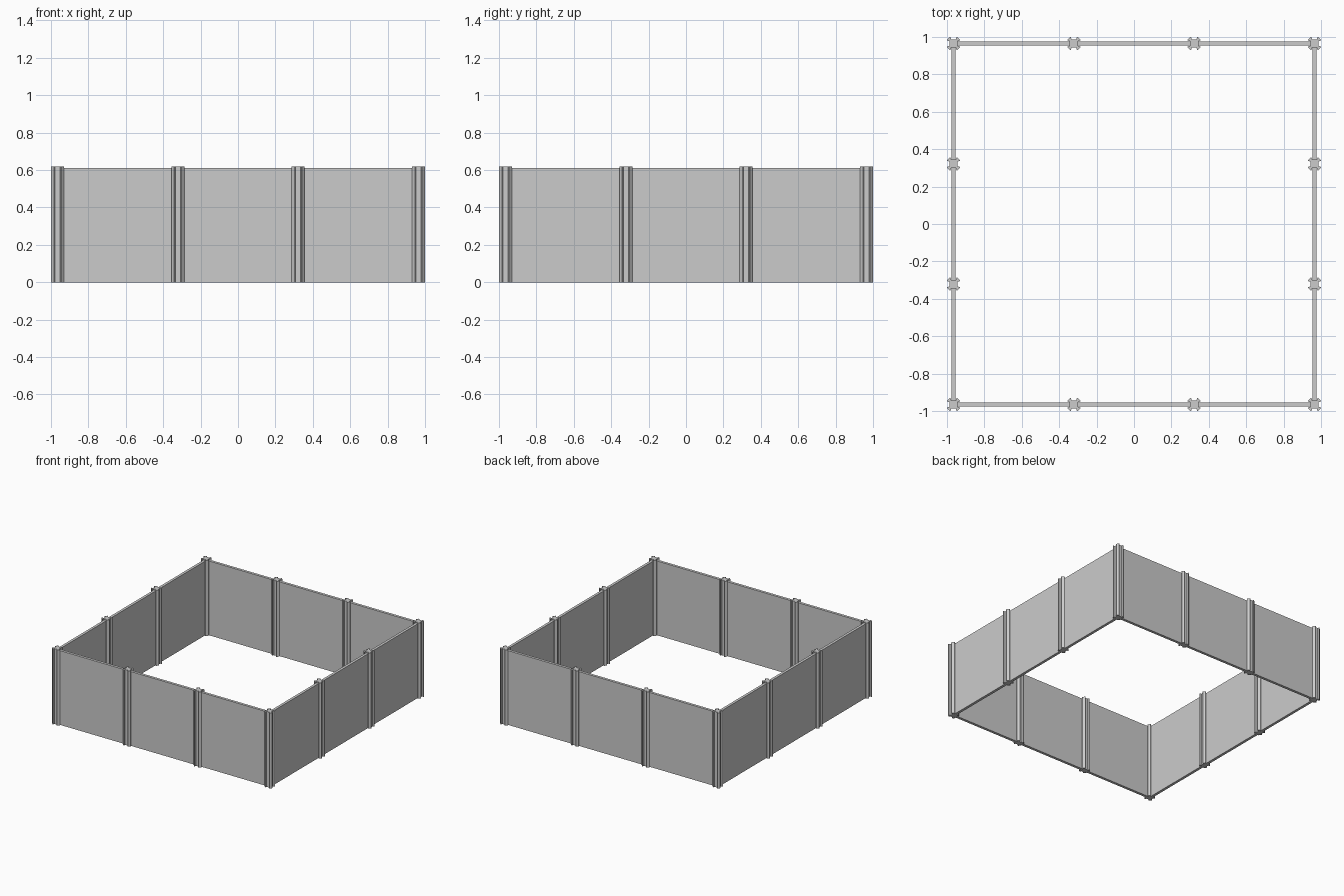
import bpy, bmesh
from math import radians
from mathutils import Matrix

if "Cube" in bpy.data.objects:
    bpy.data.objects.remove(bpy.data.objects["Cube"])

SPAN = 0.965          # centre line of the outer posts
STEP = SPAN * 2 / 3   # post spacing
HALF = 0.035          # post half width
FLOOR = 0.022         # distance from post centre to groove floor
POST_H, PANEL_H, PANEL_T = 0.62, 0.61, 0.022


def add_mesh(name, bm):
    bmesh.ops.recalc_face_normals(bm, faces=bm.faces)
    me = bpy.data.meshes.new(name)
    bm.to_mesh(me)
    bm.free()
    ob = bpy.data.objects.new(name, me)
    bpy.context.collection.objects.link(ob)
    return ob


# Post: chamfered square with a groove in each side, one quarter rotated four times
quarter = [(FLOOR, -0.013), (FLOOR, 0.013), (HALF, 0.016), (HALF, 0.020), (0.020, HALF), (0.016, HALF)]
bm = bmesh.new()
ring = []
for k in range(4):
    rot = Matrix.Rotation(radians(90 * k), 3, 'Z')
    for x, y in quarter:
        ring.append(bm.verts.new(rot @ bm.verts.new((x, y, 0)).co))
bmesh.ops.delete(bm, geom=[v for v in bm.verts if v not in set(ring)], context='VERTS')
face = bm.faces.new(ring)
ext = bmesh.ops.extrude_face_region(bm, geom=[face], use_keep_orig=True)
bmesh.ops.translate(bm, vec=(0, 0, POST_H), verts=[g for g in ext['geom'] if isinstance(g, bmesh.types.BMVert)])
post = add_mesh("post", bm)

# Panel: thin slab seated between two groove floors
bm = bmesh.new()
bmesh.ops.create_cube(bm, size=1, matrix=Matrix.Translation((0, 0, PANEL_H / 2)) @
                      Matrix.Diagonal((STEP - 2 * FLOOR, PANEL_T, PANEL_H, 1)))
panel = add_mesh("panel", bm)


def place(source, name, matrix):
    ob = bpy.data.objects.new(name, source.data)
    ob.matrix_world = matrix
    bpy.context.collection.objects.link(ob)


# Repeat three posts and three panels along each of the four sides
for side in range(4):
    turn = Matrix.Rotation(radians(90 * side), 4, 'Z')
    for i in range(3):
        x = -SPAN + i * STEP
        place(post, f"post_{side}_{i}", turn @ Matrix.Translation((x, -SPAN, 0)))
        place(panel, f"panel_{side}_{i}", turn @ Matrix.Translation((x + STEP / 2, -SPAN, 0)))

for ob in (post, panel):
    bpy.data.objects.remove(ob)
